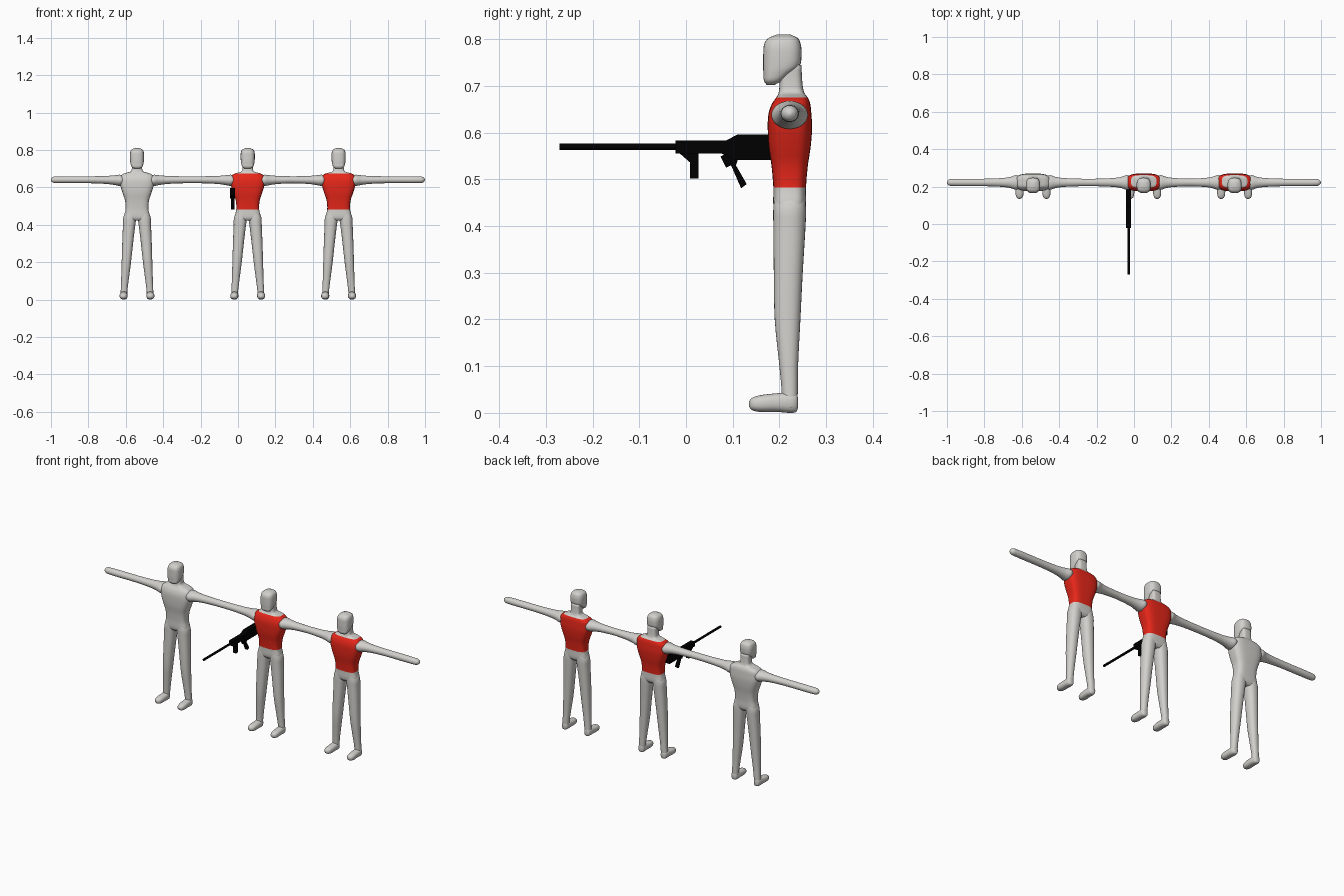
import bpy, bmesh, math
from mathutils import Vector

if "Cube" in bpy.data.objects:
    bpy.data.objects.remove(bpy.data.objects["Cube"])


def material(name, rgb):
    m = bpy.data.materials.new(name)
    m.diffuse_color = (*rgb, 1)
    m.use_nodes = True
    m.node_tree.nodes["Principled BSDF"].inputs["Base Color"].default_value = m.diffuse_color
    return m


GREY = material("body grey", (0.64, 0.63, 0.60))
RED = material("shirt red", (0.80, 0.02, 0.01))
BLACK = material("gun black", (0.0, 0.0, 0.0))


def finish(bm, name, mats, smooth):
    bmesh.ops.recalc_face_normals(bm, faces=bm.faces)
    for f in bm.faces:
        f.smooth = smooth
    me = bpy.data.meshes.new(name)
    bm.to_mesh(me)
    bm.free()
    for m in mats:
        me.materials.append(m)
    ob = bpy.data.objects.new(name, me)
    bpy.context.collection.objects.link(ob)
    return ob


def spline(keys, steps):
    """Smooth interpolation through key rings."""
    out = []
    for i in range(len(keys) - 1):
        p1, p2 = keys[i], keys[i + 1]
        p0, p3 = keys[max(i - 1, 0)], keys[min(i + 2, len(keys) - 1)]
        d = p2[0] - p1[0]
        for k in range(steps):
            t = k / steps
            row = [p1[0] + d * t]
            for a, b, c, e in list(zip(p0, p1, p2, p3))[1:]:
                m1 = (c - a) / (p2[0] - p0[0]) * d
                m2 = (e - b) / (p3[0] - p1[0]) * d
                row.append((2*t**3 - 3*t*t + 1) * b + (t**3 - 2*t*t + t) * m1
                           + (3*t*t - 2*t**3) * c + (t**3 - t*t) * m2)
            out.append(row)
    return out + [list(keys[-1])]


def loft(name, axis, keys, power=2.0, offset=0, side=1, shirt=False, n=28, steps=4):
    """Rings (t, centre a, half a, centre b, half b) along an axis."""
    bm = bmesh.new()
    rings = []
    for t, ca, ha, cb, hb in spline(keys, steps):
        ring = []
        for k in range(n):
            w = 2 * math.pi * k / n
            c, s = math.cos(w), math.sin(w)
            a = ca + ha * math.copysign(abs(c) ** (2 / power), c)
            b = cb + hb * math.copysign(abs(s) ** (2 / power), s)
            p = {"x": (t, a, b), "y": (a, t, b), "z": (a, b, t)}[axis]
            ring.append(bm.verts.new((offset + side * p[0], p[1], p[2])))
        rings.append(ring)
    for r, q in zip(rings, rings[1:]):
        for k in range(n):
            bm.faces.new((r[k], r[(k + 1) % n], q[(k + 1) % n], q[k]))
    bm.faces.new(rings[0])
    bm.faces.new(rings[-1])
    # shirt covers the band between waist and collar
    if shirt:
        for f in bm.faces:
            f.material_index = int(0.483 < f.calc_center_median().z < 0.675)
    return finish(bm, name, [GREY, RED] if shirt else [GREY], True)


TORSO = [(.422, 0, .050, .222, .024), (.437, 0, .069, .222, .034), (.483, 0, .061, .222, .035),
         (.53, 0, .064, .222, .039), (.57, 0, .077, .222, .045), (.61, 0, .089, .2225, .0475),
         (.64, 0, .091, .2225, .046), (.662, 0, .087, .225, .041), (.675, 0, .068, .227, .034),
         (.684, 0, .036, .226, .028), (.70, 0, .028, .225, .025), (.745, 0, .027, .225, .022)]
HEAD = [(.702, 0, .018, .181, .008), (.711, 0, .029, .186, .019), (.725, 0, .034, .194, .028),
        (.742, 0, .037, .204, .039), (.77, 0, .038, .2065, .041), (.79, 0, .036, .2065, .039),
        (.803, 0, .029, .208, .031), (.81, 0, .013, .209, .015)]
ARM = [(.05, .222, .026, .640, .020), (.082, .222, .037, .638, .028), (.093, .222, .039, .638, .030),
       (.12, .222, .030, .639, .026), (.16, .222, .024, .640, .0215), (.25, .222, .020, .641, .0185),
       (.44, .222, .0185, .641, .0175), (.455, .222, .012, .641, .012), (.461, .222, .004, .641, .004)]
LEG = [(.48, .030, .026, .222, .031), (.44, .038, .035, .222, .035), (.40, .042, .033, .2215, .0345),
       (.30, .050, .029, .219, .031), (.20, .057, .025, .2175, .0275), (.10, .065, .020, .220, .020),
       (.05, .069, .018, .222, .0175), (.012, .071, .018, .222, .0165)]
FOOT = [(.135, .072, .006, .019, .006), (.141, .072, .015, .019, .013), (.16, .072, .021, .020, .018),
        (.195, .071, .021, .022, .020), (.225, .071, .019, .022, .022), (.237, .071, .014, .022, .019),
        (.240, .071, .007, .022, .010)]

# three standing figures, the second and third wearing shirts
for label, cx, shirt in (("left", -.54, False), ("middle", .052, True), ("right", .538, True)):
    loft(label + "_torso", "z", TORSO, 3.4, cx, shirt=shirt, n=40)
    loft(label + "_head", "z", HEAD, 2.8, cx)
    for sname, s in (("a", -1), ("b", 1)):
        loft(f"{label}_arm_{sname}", "x", ARM, 2.0, cx, s)
        loft(f"{label}_leg_{sname}", "z", LEG, 2.3, cx, s)
        loft(f"{label}_foot_{sname}", "y", FOOT, 2.4, cx, s)


def plate(name, pts, half, cx=-.029):
    """Side outline (y, z) extruded across x."""
    bm = bmesh.new()
    f = bm.faces.new([bm.verts.new((cx - half, y, z)) for y, z in pts])
    r = bmesh.ops.extrude_face_region(bm, geom=[f])
    bmesh.ops.translate(bm, vec=Vector((2 * half, 0, 0)),
                        verts=[v for v in r["geom"] if isinstance(v, bmesh.types.BMVert)])
    return finish(bm, name, [BLACK], False)


# gun held at the middle figure's side
plate("gun_body", [(.075, .556), (.105, .542), (.21, .542), (.21, .596), (.11, .596), (.085, .583),
                   (.075, .583)], .014)
plate("gun_handguard", [(-.022, .556), (.09, .556), (.09, .583), (-.022, .583)], .013)
plate("gun_foregrip", [(-.015, .557), (.009, .536), (.009, .502), (.027, .502), (.027, .557)], .009)
plate("gun_trigger_guard", [(.074, .549), (.086, .525), (.105, .535), (.105, .556), (.088, .556)], .008)
plate("gun_grip", [(.090, .545), (.118, .481), (.130, .490), (.107, .530), (.112, .545)], .009)

# round barrel
bm = bmesh.new()
bmesh.ops.create_cone(bm, cap_ends=True, segments=12, radius1=.0065, radius2=.0065, depth=.26)
barrel = finish(bm, "gun_barrel", [BLACK], False)
barrel.rotation_euler = (math.pi / 2, 0, 0)
barrel.location = (-.029, -.141, .570)
